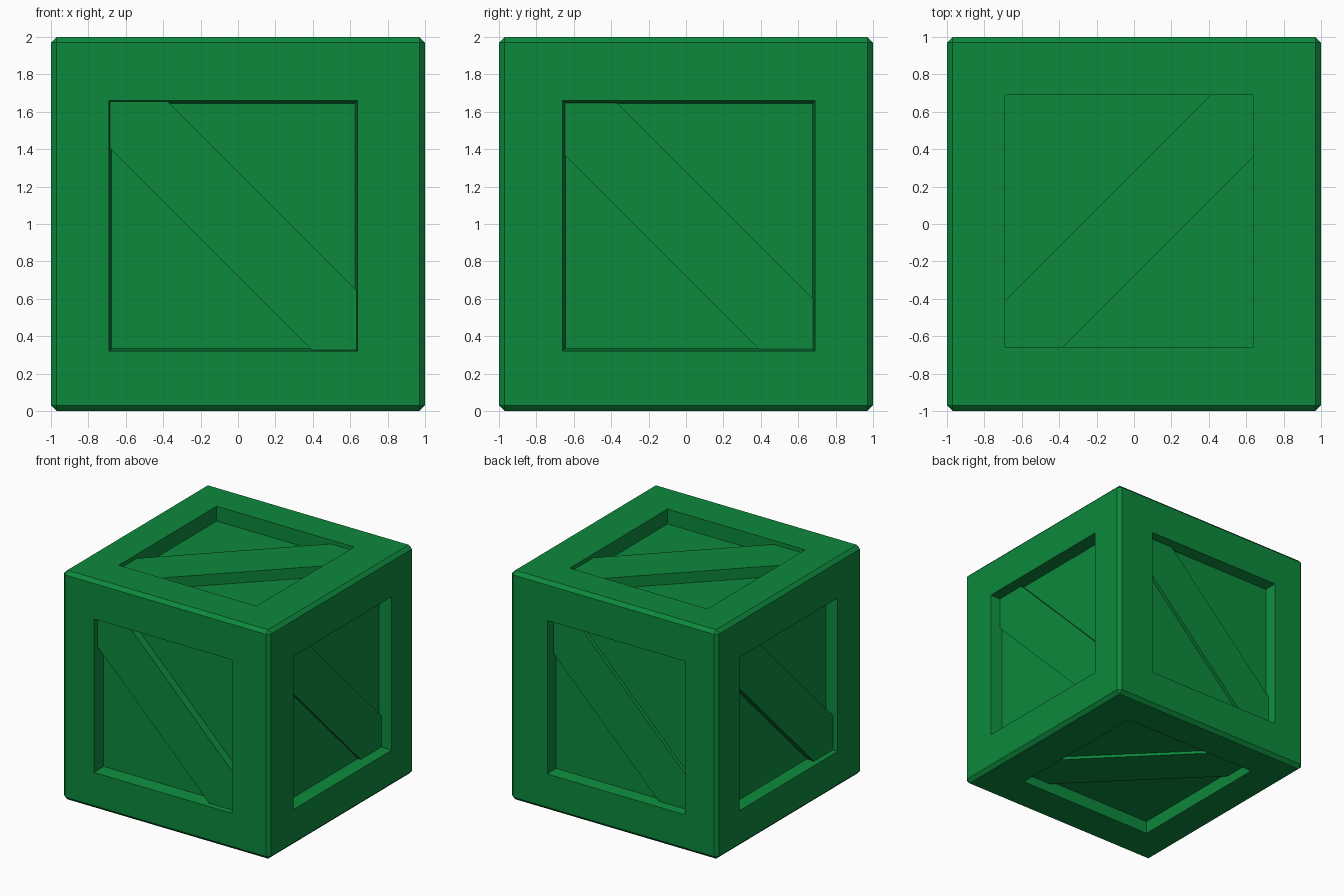
import bpy, bmesh
from mathutils import Vector

if "Cube" in bpy.data.objects:
    bpy.data.objects.remove(bpy.data.objects["Cube"])

GREEN = bpy.data.materials.new("green_paint")
GREEN.diffuse_color = (0.004, 0.25, 0.046, 1)
GREEN.use_nodes = True
GREEN.node_tree.nodes["Principled BSDF"].inputs["Base Color"].default_value = GREEN.diffuse_color

# Panel opening limits per axis, measured from the crate centre
RANGE = [(-0.69, 0.64), (-0.66, 0.69), (-0.68, 0.66)]
BAND = 0.28  # half-width of the diagonal brace band, |u + v| <= BAND

# name: (axis, side, recess depth, wall taper, brace height, brace rises with u)
PANELS = {
    "front":  (1, -1, 0.11, 0.015, 0.07, False),
    "back":   (1, 1, 0.10, 0.015, 0.03, True),
    "right":  (0, 1, 0.11, 0.015, 0.023, False),
    "left":   (0, -1, 0.10, 0.015, 0.06, True),
    "top":    (2, 1, 0.13, 0.0, 0.095, True),
    "bottom": (2, -1, 0.10, 0.015, 0.025, False),
}


def finish(name, bm):
    bmesh.ops.recalc_face_normals(bm, faces=bm.faces)
    mesh = bpy.data.meshes.new(name)
    bm.to_mesh(mesh)
    bm.free()
    mesh.materials.append(GREEN)
    obj = bpy.data.objects.new(name, mesh)
    obj.location.z = 1
    bpy.context.collection.objects.link(obj)


def fit_to_opening(face, axis, shrink, level):
    for v in face.verts:
        for a in range(3):
            if a == axis:
                v.co[a] = level
            else:
                lo, hi = RANGE[a]
                v.co[a] = lo + shrink if v.co[a] < 0 else hi - shrink


# Crate body: chamfered cube with a recessed panel on every side
bm = bmesh.new()
bmesh.ops.create_cube(bm, size=2)
bmesh.ops.bevel(bm, geom=bm.edges[:], offset=0.03, segments=1,
                affect='EDGES', profile=0.5)
bm.normal_update()
for axis, side, depth, taper, _, _ in PANELS.values():
    face = next(f for f in bm.faces
                if f.normal[axis] * side > 0.99 and f.calc_area() > 1)
    bmesh.ops.inset_individual(bm, faces=[face], thickness=0.3)
    fit_to_opening(face, axis, 0, side)
    bmesh.ops.inset_individual(bm, faces=[face], thickness=0.05)
    fit_to_opening(face, axis, taper, side * (1 - depth))
finish("crate_body", bm)

# Diagonal braces lying in the recesses, trimmed to the opening
for name, (axis, side, depth, _, height, rising) in PANELS.items():
    ua, va = [a for a in range(3) if a != axis]
    (u0, u1), (v0, v1) = RANGE[ua], RANGE[va]
    flip = -1 if rising else 1
    if rising:
        u0, u1 = -u1, -u0
    outline = [(u0, v1), (BAND - v1, v1), (u1, BAND - u1),
               (u1, v0), (-BAND - v0, v0), (u0, -BAND - u0)]
    bm = bmesh.new()
    base = []
    for u, v in outline:
        p = Vector()
        p[ua], p[va], p[axis] = u * flip, v, side * (1 - depth - 0.02)
        base.append(bm.verts.new(p))
    ext = bmesh.ops.extrude_face_region(bm, geom=[bm.faces.new(base)],
                                        use_keep_orig=True)
    move = Vector()
    move[axis] = side * (height + 0.02)
    bmesh.ops.translate(bm, vec=move, verts=[
        g for g in ext["geom"] if isinstance(g, bmesh.types.BMVert)])
    finish(name + "_brace", bm)
